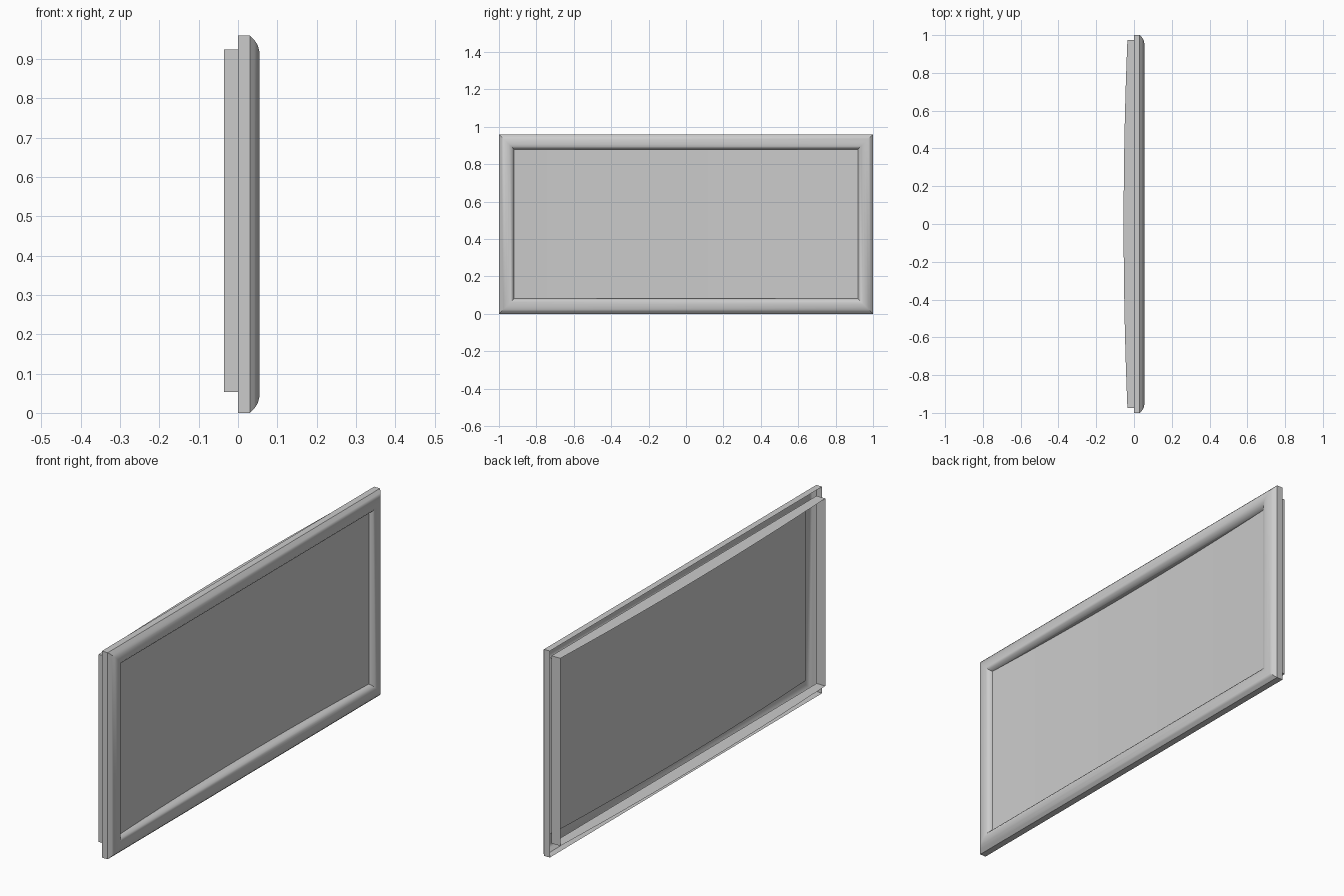
import bpy
import bmesh

cube = bpy.data.objects.get("Cube")
if cube:
    bpy.data.objects.remove(cube, do_unlink=True)

HALF_Y, TOP = 1.0, 0.96
SEGMENTS = 16
BOW = 0.02

grey = bpy.data.materials.new("light grey")
grey.use_nodes = True
colour = (0.6, 0.6, 0.6, 1)
grey.diffuse_color = colour
grey.node_tree.nodes["Principled BSDF"].inputs["Base Color"].default_value = colour


def bowed(x_end, y, half):
    """Depth of a gently bowed sheet, deepest at the middle."""
    return x_end - BOW * (1 - (y / half) ** 2)


def make_object(name, bm, recalc=False):
    if recalc:
        bmesh.ops.recalc_face_normals(bm, faces=bm.faces)
    mesh = bpy.data.meshes.new(name)
    bm.to_mesh(mesh)
    bm.free()
    mesh.materials.append(grey)
    obj = bpy.data.objects.new(name, mesh)
    bpy.context.collection.objects.link(obj)
    bpy.ops.object.select_all(action="DESELECT")
    obj.select_set(True)
    bpy.context.view_layer.objects.active = obj
    bpy.ops.object.shade_smooth_by_angle(angle=0.6)
    return obj


def spread(half):
    return [half * (2 * i / SEGMENTS - 1) for i in range(SEGMENTS + 1)]


# Hollow rounded moulding: (inset from the outer edge, depth)
profile = [(0, 0), (0, 0.03), (0.012, 0.042), (0.024, 0.05), (0.038, 0.054),
           (0.052, 0.055), (0.064, 0.052), (0.073, 0.045), (0.079, 0.037),
           (0.082, 0.028)]
bm = bmesh.new()
rings = []
for inset, x in profile:
    y, low, high = HALF_Y - inset, inset, TOP - inset
    rings.append([bm.verts.new((x, sy, z)) for sy, z in
                  ((-y, low), (y, low), (y, high), (-y, high))])
for a, b in zip(rings, rings[1:]):
    for i in range(4):
        j = (i + 1) % 4
        bm.faces.new((a[i], a[j], b[j], b[i]))
make_object("frame_moulding", bm)

# Bowed panel inside the moulding
bm = bmesh.new()
half = HALF_Y - 0.08
columns = [[bm.verts.new((bowed(0.03, y, half), y, z)) for z in (0.08, TOP - 0.08)]
           for y in spread(half)]
for a, b in zip(columns, columns[1:]):
    bm.faces.new((a[0], b[0], b[1], a[1]))
make_object("panel", bm)

# Inner lips that close the gap between moulding and bowed panel
bm = bmesh.new()
for z in (0.082, TOP - 0.082):
    pairs = [[bm.verts.new((x, y, z)) for x in (0.03, bowed(0.03, y, half))]
             for y in spread(half)]
    for a, b in zip(pairs, pairs[1:]):
        if z < TOP / 2:
            bm.faces.new((a[0], b[0], b[1], a[1]))
        else:
            bm.faces.new((a[1], b[1], b[0], a[0]))
make_object("panel_lips", bm)

# Open rear skirt with a bowed back edge
bm = bmesh.new()
half, low, high = 0.973, 0.053, 0.925
path = [(y, low) for y in spread(half)] + [(y, high) for y in reversed(spread(half))]
pairs = [[bm.verts.new((x, y, z)) for x in (bowed(-0.035, y, half), 0.01)]
         for y, z in path]
for a, b in zip(pairs, pairs[1:] + pairs[:1]):
    bm.faces.new((a[0], b[0], b[1], a[1]))
make_object("rear_skirt", bm, recalc=True)
